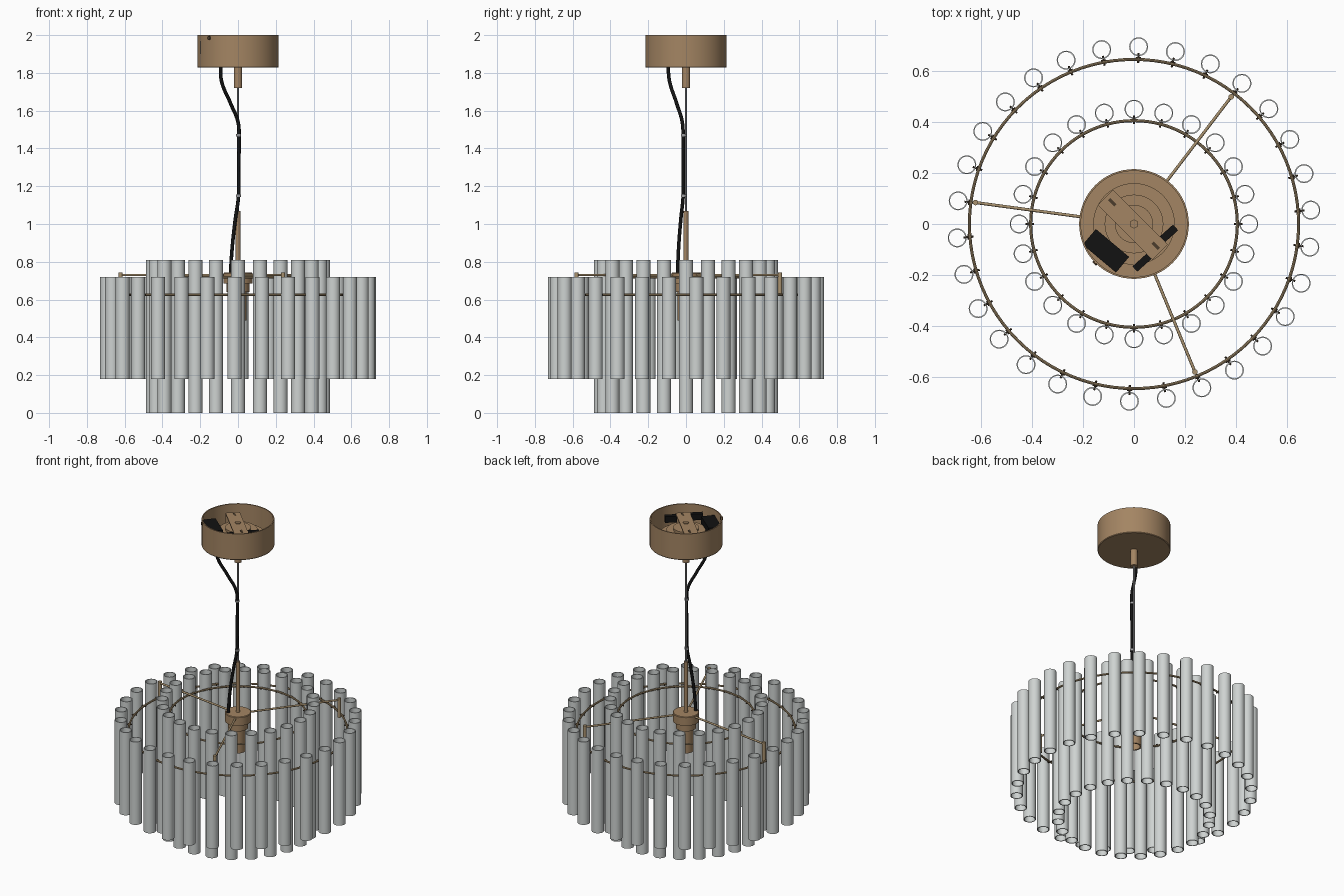
import bpy, bmesh
from math import sin, cos, pi, radians
from mathutils import Vector, Matrix

cube = bpy.data.objects.get("Cube")
if cube:
    bpy.data.objects.remove(cube, do_unlink=True)


def material(name, rgb, rough=0.5):
    m = bpy.data.materials.new(name)
    m.use_nodes = True
    m.diffuse_color = (*rgb, 1)
    bsdf = m.node_tree.nodes["Principled BSDF"]
    bsdf.inputs["Base Color"].default_value = (*rgb, 1)
    bsdf.inputs["Roughness"].default_value = rough
    return m


BRONZE = material("bronze", (0.37, 0.235, 0.125))
BRASS = material("pale brass", (0.40, 0.29, 0.16))
GLASS = material("frosted glass", (0.62, 0.65, 0.64))
BLACK = material("black plastic", (0.006, 0.006, 0.006))
STEEL = material("steel", (0.35, 0.35, 0.36))
DARK = material("dark bronze", (0.07, 0.045, 0.025))


def finish(bm, name, mat):
    bmesh.ops.recalc_face_normals(bm, faces=bm.faces[:])
    mesh = bpy.data.meshes.new(name)
    bm.to_mesh(mesh)
    bm.free()
    mesh.shade_smooth()
    mesh.set_sharp_from_angle(angle=radians(35))
    mesh.materials.append(mat)
    obj = bpy.data.objects.new(name, mesh)
    bpy.context.collection.objects.link(obj)
    return obj


def lathe(name, profile, mat, segs=32, closed=False):
    """Revolve (radius, z) points about z; a radius of 0 closes an end."""
    bm = bmesh.new()
    verts = [bm.verts.new((r, 0, z)) for r, z in profile]
    pairs = list(zip(verts, verts[1:] + verts[:1]))
    edges = [bm.edges.new(p) for p in (pairs if closed else pairs[:-1])]
    bmesh.ops.spin(bm, geom=verts + edges, cent=(0, 0, 0), axis=(0, 0, 1),
                   angle=2 * pi, steps=segs)
    bmesh.ops.remove_doubles(bm, verts=bm.verts[:], dist=1e-5)
    return finish(bm, name, mat)


def rod(name, a, b, radius, mat, segs=12):
    a, b = Vector(a), Vector(b)
    bm = bmesh.new()
    bmesh.ops.create_cone(bm, cap_ends=True, segments=segs, radius1=radius,
                          radius2=radius, depth=(b - a).length)
    obj = finish(bm, name, mat)
    turn = (b - a).to_track_quat('Z', 'Y').to_matrix().to_4x4()
    obj.matrix_world = Matrix.Translation((a + b) / 2) @ turn
    return obj


def box(name, centre, size, degrees, mat):
    bm = bmesh.new()
    bmesh.ops.create_cube(bm, size=1)
    bmesh.ops.scale(bm, vec=size, verts=bm.verts[:])
    obj = finish(bm, name, mat)
    obj.location = centre
    obj.rotation_euler.z = radians(degrees)
    return obj


def polar(radius, degrees, z):
    t = radians(degrees)
    return (radius * cos(t), radius * sin(t), z)


# Two tiers of hanging glass tubes, each on a wire ring with small hooks
TUBE_R, WALL, WIRE = 0.037, 0.005, 0.006
tiers = [("outer", 30, 88.5, 0.695, 0.18, 0.72, 0.645, 0.625),
         ("inner", 24, 90.0, 0.450, 0.00, 0.81, 0.405, 0.718)]
for tier, count, start, radius, low, high, ring_r, ring_z in tiers:
    section = [(ring_r + WIRE * cos(k * pi / 4), ring_z + WIRE * sin(k * pi / 4))
               for k in range(8)]
    lathe(tier + "_ring", section, BRASS, 96, closed=True)
    tube = lathe(tier + "_tube", [(TUBE_R, low), (TUBE_R, high),
                                  (TUBE_R - WALL, high), (TUBE_R - WALL, low)],
                 GLASS, 32, closed=True)
    for i in range(count):
        a = start + i * 360 / count
        if i:
            tube = bpy.data.objects.new(tier + "_tube", tube.data)
            bpy.context.collection.objects.link(tube)
        tube.location = polar(radius, a, 0)
        inside = radius - TUBE_R + 0.012
        rod(tier + "_hook", polar(ring_r - 0.014, a, ring_z),
            polar(inside, a, ring_z), 0.004, DARK, 8)
        rod(tier + "_hook_bar", polar(ring_r + 0.006, a - 0.9, ring_z),
            polar(ring_r + 0.006, a + 0.9, ring_z), 0.004, DARK, 8)

# Three arms carrying the rings
for a in (52.6, 172.3, 292.4):
    rod("arm", polar(0.05, a, 0.73), polar(0.625, a, 0.73), 0.006, BRASS)
    rod("arm_pin", polar(0.627, a, 0.618), polar(0.627, a, 0.742), 0.011, BRASS, 16)

# Central hub, lamp socket and upright stem
lathe("hub", [(0, 0.742), (0.074, 0.742), (0.078, 0.738), (0.078, 0.685),
              (0.06, 0.685), (0.06, 0.64), (0.045, 0.64), (0.045, 0.49),
              (0.036, 0.49), (0.036, 0.56), (0, 0.56)], BRONZE, 40)
rod("hub_stem", (0, 0, 0.74), (0, 0, 1.07), 0.013, BRONZE, 24)
rod("steel_wire", (0, 0, 1.06), (0, 0, 1.74), 0.0045, STEEL)

# Ceiling canopy, open at the top, with its stem
lathe("canopy", [(0, 1.828), (0.212, 1.828), (0.215, 1.832), (0.215, 2.0),
                 (0.208, 2.0), (0.208, 1.838), (0, 1.838)], BRONZE, 64)
rod("canopy_stem", (0, 0, 1.72), (0, 0, 1.83), 0.022, BRONZE, 24)
rod("canopy_screw", (-0.146, -0.146, 1.985), (-0.156, -0.156, 1.985), 0.01, DARK, 16)

# Fittings inside the canopy: raised plate, bracket and terminal blocks
lathe("canopy_plate", [(0.16, 1.838), (0.16, 1.90), (0.115, 1.90), (0.115, 1.93),
                       (0.075, 1.93), (0.075, 1.945), (0, 1.945)], BRONZE, 48)
box("bracket", (-0.005, -0.003, 1.968), (0.30, 0.085, 0.008), -45, BRONZE)
for s in (-1, 1):
    d = s * 0.104
    box("bracket_leg", (d - 0.005, -d - 0.003, 1.903), (0.008, 0.085, 0.13), -45, BRONZE)
    box("bracket_slot", (0.085 * s, -0.085 * s, 1.973), (0.035, 0.012, 0.003), -45, DARK)
rod("bracket_nut", (0, 0, 1.94), (0, 0, 1.978), 0.018, BRONZE, 6)
box("terminal_block", (-0.11, -0.105, 1.935), (0.17, 0.08, 0.07), -40, BLACK)
box("side_clamp", (0.137, -0.037, 1.95), (0.07, 0.03, 0.04), 42, BLACK)
box("front_clamp", (0.035, -0.148, 1.95), (0.085, 0.028, 0.04), 42, BLACK)

# Black power cord, slack at both ends and clipped to the wire
curve = bpy.data.curves.new("power_cord", 'CURVE')
curve.dimensions = '3D'
curve.bevel_depth = 0.0095
curve.bevel_resolution = 3
curve.use_fill_caps = True
path = [(-0.092, -0.095, 1.835), (-0.088, -0.088, 1.76), (-0.04, -0.05, 1.64),
        (0, -0.02, 1.54), (0.006, -0.015, 1.46), (0.003, -0.015, 1.3),
        (0.003, -0.015, 1.15), (-0.015, -0.028, 1.02), (-0.032, -0.04, 0.86),
        (-0.04, -0.045, 0.73)]
spline = curve.splines.new('BEZIER')
spline.bezier_points.add(len(path) - 1)
for point, co in zip(spline.bezier_points, path):
    point.co = co
    point.handle_left_type = point.handle_right_type = 'AUTO'
curve.materials.append(BLACK)
bpy.context.collection.objects.link(bpy.data.objects.new("power_cord", curve))
for z in (1.15, 1.47):
    rod("cord_clip", (0.003, -0.012, z - 0.006), (0.003, -0.012, z + 0.006), 0.014, STEEL, 16)
